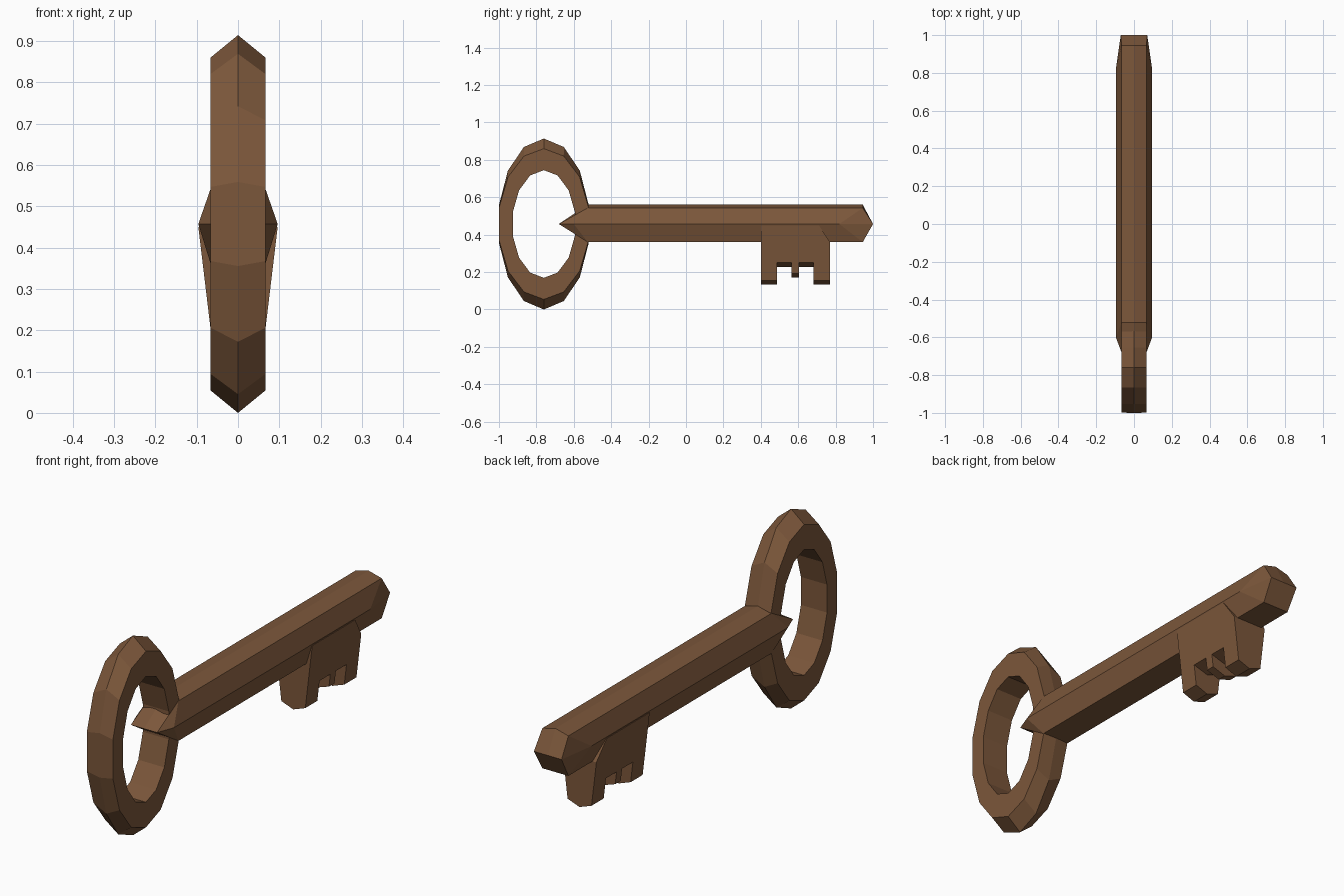
import bpy, bmesh
from math import sin, cos, tau

if "Cube" in bpy.data.objects:
    bpy.data.objects.remove(bpy.data.objects["Cube"])

mat = bpy.data.materials.new("old_brown")
mat.diffuse_color = (0.2, 0.095, 0.043, 1)
mat.use_nodes = True
mat.node_tree.nodes["Principled BSDF"].inputs["Base Color"].default_value = mat.diffuse_color


def loft(name, loops, wrap=False, caps=False):
    """Skin a row of equal-length closed loops; optionally wrap round or cap the ends."""
    bm = bmesh.new()
    rows = [[bm.verts.new(p) for p in loop] for loop in loops]
    n = len(rows[0])
    pairs = list(zip(rows, rows[1:]))
    if wrap:
        pairs.append((rows[-1], rows[0]))
    for a, b in pairs:
        for i in range(n):
            j = (i + 1) % n
            bm.faces.new((a[i], a[j], b[j], b[i]))
    if caps:
        bm.faces.new(rows[0])
        bm.faces.new(rows[-1])
    bmesh.ops.remove_doubles(bm, verts=bm.verts, dist=0.0005)
    bmesh.ops.recalc_face_normals(bm, faces=bm.faces)
    mesh = bpy.data.meshes.new(name)
    bm.to_mesh(mesh)
    bm.free()
    mesh.materials.append(mat)
    obj = bpy.data.objects.new(name, mesh)
    bpy.context.collection.objects.link(obj)
    return obj


MID = 0.457


def oval(x, ry, rz, sides=14):
    return [(x, -0.76 + ry * sin(tau * i / sides), MID + rz * cos(tau * i / sides))
            for i in range(sides)]


# Bow: 14-sided oval ring with a ridge around the outside
loft("bow_ring", [oval(0.066, 0.17, 0.288), oval(0.066, 0.245, 0.403),
                  oval(0, 0.246, 0.457), oval(-0.066, 0.245, 0.403),
                  oval(-0.066, 0.17, 0.288)], wrap=True)

# Shaft: eight-point section, closed to a horizontal wedge at each end
section = [(0, 0.56), (0.066, 0.543), (0.096, MID), (0.066, 0.36),
           (0, 0.36), (-0.066, 0.36), (-0.096, MID), (-0.066, 0.543)]


def wedge(y, half):
    return [(max(-half, min(half, x * 2)), y, MID) for x, z in section]


def station(y_edge, y_side):
    return [(x, y_side if z == MID else y_edge, z) for x, z in section]


loft("shaft", [wedge(-0.68, 0.066), station(-0.525, -0.6),
               station(0.945, 0.82), wedge(1.0, 0.07)])

# Bit: toothed outline, tapering downwards, with a shallow keel under each tooth
outline = [(0.40, 0.45), (0.40, 0.155), (0.487, 0.155), (0.487, 0.25),
           (0.565, 0.25), (0.565, 0.192), (0.605, 0.192), (0.605, 0.25),
           (0.682, 0.25), (0.682, 0.155), (0.77, 0.155), (0.77, 0.36), (0.71, 0.45)]


def bit_loop(side):
    drop = 0 if side else 0.022
    return [(side * (0.096 - 0.12 * (0.45 - z)), y, z - (drop if z < 0.3 else 0))
            for y, z in outline]


loft("bit", [bit_loop(1), bit_loop(0), bit_loop(-1)], caps=True)
